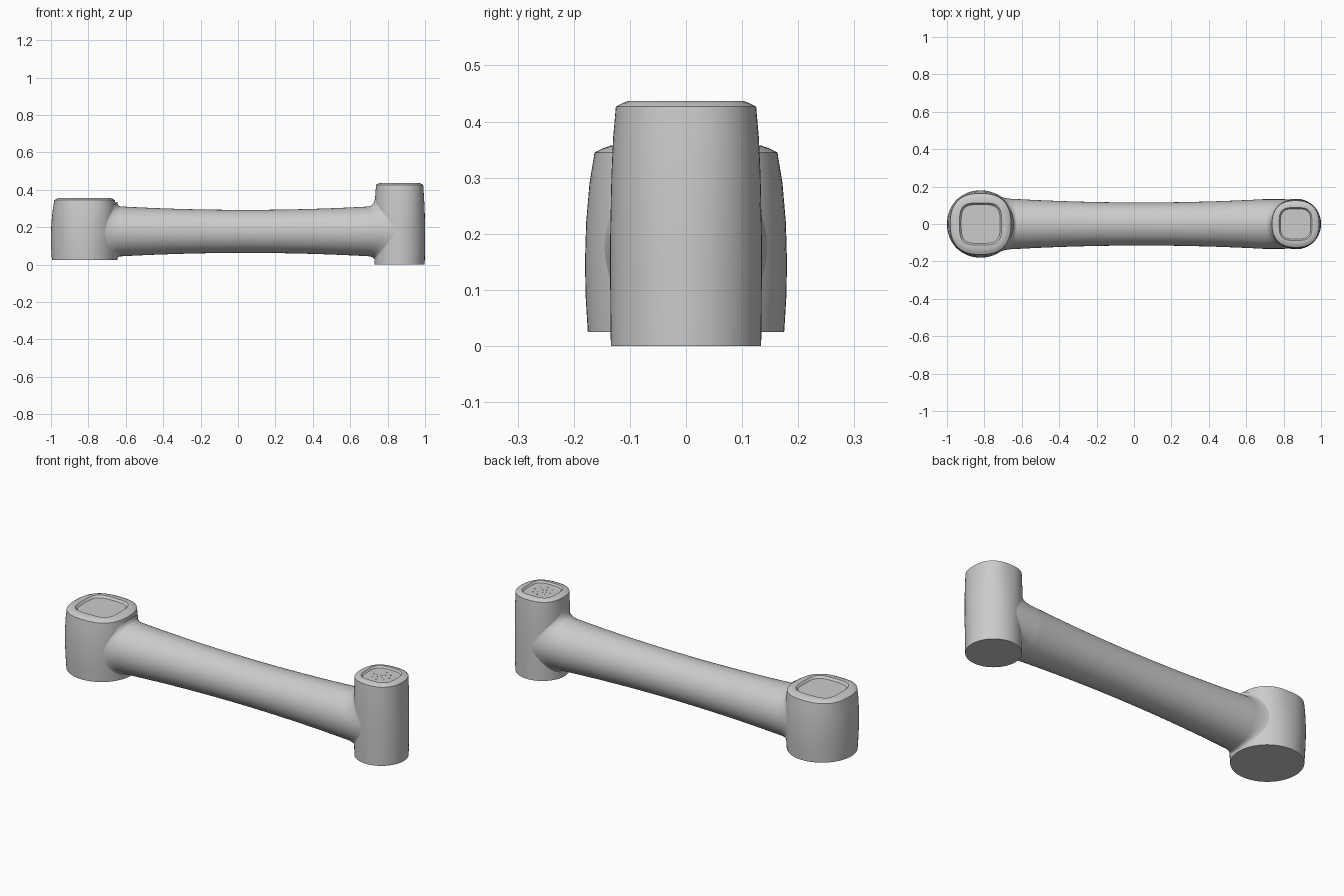
import bpy, bmesh
from math import cos, sin, pi, sqrt, radians, copysign

if "Cube" in bpy.data.objects:
    bpy.data.objects.remove(bpy.data.objects["Cube"])

SIDES = 64
AXIS_Z = 0.178          # height of the bar's centre line


def loft(name, rings, cap_start=True, cap_end=True):
    """Skin a list of closed rings into one mesh object."""
    bm = bmesh.new()
    loops = [[bm.verts.new(p) for p in ring] for ring in rings]
    for a, b in zip(loops, loops[1:]):
        for i in range(len(a)):
            j = (i + 1) % len(a)
            bm.faces.new((a[i], a[j], b[j], b[i]))
    if cap_start:
        bm.faces.new(loops[0][::-1])
    if cap_end:
        bm.faces.new(loops[-1])
    bmesh.ops.recalc_face_normals(bm, faces=bm.faces)
    mesh = bpy.data.meshes.new(name)
    bm.to_mesh(mesh)
    bm.free()
    obj = bpy.data.objects.new(name, mesh)
    bpy.context.collection.objects.link(obj)
    bpy.ops.object.select_all(action='DESELECT')
    obj.select_set(True)
    bpy.context.view_layer.objects.active = obj
    bpy.ops.object.shade_smooth_by_angle(angle=radians(22))
    return obj


def angles():
    return [2 * pi * i / SIDES for i in range(SIDES)]


def squircle(cx, z, rx, ry, n):
    """Ring that goes from a circle (n=2) to a rounded square (n=4)."""
    def p(v):
        return copysign(abs(v) ** (2 / n), v)
    return [(cx + rx * p(cos(a)), ry * p(sin(a)), z) for a in angles()]


def hub(name, cx, profile):
    return loft(name, [squircle(cx, *row) for row in profile])


def bar_radius(x):
    return 0.115 + 0.018 * ((x - 0.04) / 0.66) ** 2


def collar(name, x0, cx, r, side, y_end, up, down):
    """Curved fillet sweeping from the bar's end onto the hub wall."""
    def on_hub(y):
        return cx - side * sqrt(max(r * r - y * y, 0))
    r0 = bar_radius(x0)
    rings = []
    for k in range(11):
        t = k / 10
        ring = []
        for a in angles():
            y0, z0 = r0 * cos(a), r0 * sin(a)
            y1, z1 = y_end * cos(a), (up if sin(a) > 0 else down) * sin(a)
            start = (x0, y0, z0)
            mid = (on_hub(y0), y0, z0)
            end = (on_hub(y1) + side * 0.004, y1, z1)
            x, y, z = [(1 - t) ** 2 * s + 2 * t * (1 - t) * m + t * t * e
                       for s, m, e in zip(start, mid, end)]
            ring.append((x, y, AXIS_Z + z))
        rings.append(ring)
    return loft(name, rings, False, False)


# Wide, short hub with a shallow dished top
hub("wide_hub", -0.82, [
    (0.025, 0.175, 0.175, 2), (0.09, 0.179, 0.179, 2),
    (0.15, 0.18, 0.18, 2.05), (0.22, 0.178, 0.178, 2.15),
    (0.29, 0.171, 0.172, 2.3), (0.345, 0.162, 0.163, 2.5),
    (0.352, 0.150, 0.149, 2.6), (0.357, 0.135, 0.135, 2.8),
    (0.357, 0.113, 0.113, 3.6), (0.346, 0.104, 0.104, 3.6)])

# Narrow, tall hub with a dished top
hub("tall_hub", 0.864, [
    (0.0, 0.134, 0.134, 2), (0.1, 0.136, 0.135, 2),
    (0.2, 0.136, 0.135, 2.05), (0.3, 0.134, 0.133, 2.15),
    (0.37, 0.130, 0.130, 2.25), (0.427, 0.126, 0.125, 2.4),
    (0.433, 0.115, 0.113, 2.5), (0.437, 0.103, 0.102, 2.7),
    (0.437, 0.088, 0.088, 3.4), (0.428, 0.081, 0.081, 3.4)])

# Waisted bar between the hubs
X0, X1 = -0.625, 0.69
bar_x = [X0 + (X1 - X0) * i / 20 for i in range(21)]
loft("bar", [[(x, bar_radius(x) * cos(a), AXIS_Z + bar_radius(x) * sin(a))
              for a in angles()] for x in bar_x], False, False)

# Fillets joining the bar to each hub
collar("wide_hub_collar", X0, -0.82, 0.178, -1, 0.165, 0.160, 0.148)
collar("tall_hub_collar", X1, 0.864, 0.135, 1, 0.132, 0.185, 0.160)

# Small pips in the tall hub's dish
for count, radius in ((1, 0), (6, 0.022), (8, 0.046)):
    for i in range(count):
        a = 2 * pi * i / count
        px, py = 0.864 + radius * cos(a), radius * sin(a)
        loft("dish_pip", [[(px + 0.004 * cos(2 * pi * k / 8),
                            py + 0.004 * sin(2 * pi * k / 8), z)
                           for k in range(8)] for z in (0.427, 0.429)])
